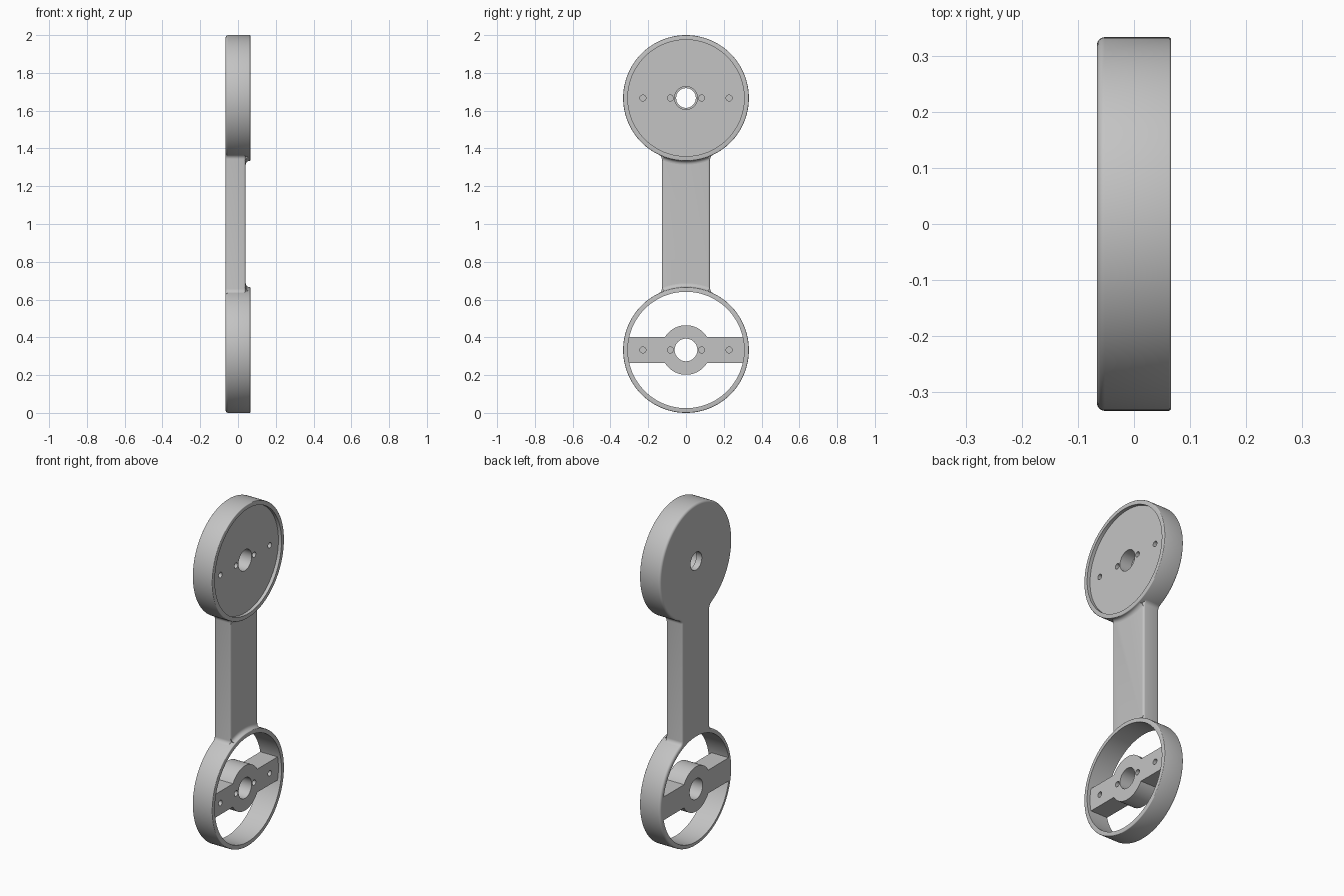
import bpy, bmesh
from math import sin, cos, pi, asin, atan2, radians, sqrt, hypot
from mathutils import Matrix

if "Cube" in bpy.data.objects:
    bpy.data.objects.remove(bpy.data.objects["Cube"])

R, INNER = 0.333, 0.308          # rim radii
HALF, FLOOR = 0.066, 0.046       # half thickness, recessed face
ARM_FACE, ARM_W = 0.041, 0.128   # arm front face, arm half width
TOP, BOTTOM = 1.667, 0.333       # heights of the two centres
ROUND, EDGE = 0.014, 0.004       # back and front rim rounding

grey = bpy.data.materials.new("plain grey")
grey.use_nodes = True
colour = (0.55, 0.55, 0.55, 1)
grey.diffuse_color = colour
grey.node_tree.nodes["Principled BSDF"].inputs["Base Color"].default_value = colour


def arc(cx, cy, r, a0, a1, n):
    return [(cx + r * cos(a0 + (a1 - a0) * i / n), cy + r * sin(a0 + (a1 - a0) * i / n))
            for i in range(n + 1)]


def finish(bm, name):
    bmesh.ops.recalc_face_normals(bm, faces=bm.faces)
    mesh = bpy.data.meshes.new(name)
    bm.to_mesh(mesh)
    bm.free()
    mesh.materials.append(grey)
    ob = bpy.data.objects.new(name, mesh)
    bpy.context.collection.objects.link(ob)
    return ob


def activate(ob):
    bpy.ops.object.select_all(action='DESELECT')
    ob.select_set(True)
    bpy.context.view_layer.objects.active = ob


def smooth(ob):
    activate(ob)
    bpy.ops.object.shade_smooth_by_angle(angle=radians(32))


def lathe(name, profile, z, start=0, sweep=2 * pi, n=128):
    """Turn a closed (radius, x) profile about the x axis; angle 0 points up."""
    bm = bmesh.new()
    full = sweep > 6
    rings = []
    for i in range(n if full else n + 1):
        a = start + sweep * i / n
        rings.append([bm.verts.new((x, r * sin(a), z + r * cos(a))) for r, x in profile])
    m = len(profile)
    for i in range(n):
        p, q = rings[i], rings[(i + 1) % len(rings)]
        for j in range(m):
            k = (j + 1) % m
            bm.faces.new((p[j], p[k], q[k], q[j]))
    if not full:
        bm.faces.new(rings[0])
        bm.faces.new(rings[-1])
    return finish(bm, name)


def extrude(outline, x0, x1):
    """Extrude a (y, z) outline along x."""
    bm = bmesh.new()
    face = bm.faces.new([bm.verts.new((x0, y, z)) for y, z in outline])
    out = bmesh.ops.extrude_face_region(bm, geom=[face])
    moved = [v for v in out["geom"] if isinstance(v, bmesh.types.BMVert)]
    bmesh.ops.translate(bm, verts=moved, vec=(x1 - x0, 0, 0))
    return bm


def drill(ob, z, holes):
    """Cut (y, radius, x0, x1) holes along x."""
    bm = bmesh.new()
    for y, r, x0, x1 in holes:
        place = Matrix.Translation(((x0 + x1) / 2, y, z)) @ Matrix.Rotation(pi / 2, 4, 'Y')
        bmesh.ops.create_cone(bm, cap_ends=True, segments=64 if r > 0.03 else 24,
                              radius1=r, radius2=r, depth=x1 - x0, matrix=place)
    cutter = finish(bm, "hole_cutter")
    cutter.hide_render = True
    mod = ob.modifiers.new("holes", 'BOOLEAN')
    mod.operation, mod.solver, mod.object = 'DIFFERENCE', 'EXACT', cutter
    activate(ob)
    bpy.ops.object.modifier_apply(modifier=mod.name)
    bpy.data.objects.remove(cutter)


# Outer rim section, shared by disc and ring
rim = (arc(R - ROUND, -HALF + ROUND, ROUND, -pi / 2, 0, 6)
       + arc(R - EDGE, HALF - EDGE, EDGE, 0, pi / 2, 3) + [(INNER, HALF)])
screws = [(s * y, 0.016, -0.01, 0.1) for y in (0.083, 0.228) for s in (-1, 1)]

# Upper recessed disc with stepped centre hole
disc = lathe("upper_disc", [(0.052, -HALF)] + rim
             + [(INNER, FLOOR), (0.061, FLOOR), (0.061, -0.03), (0.052, -0.03)], TOP)
drill(disc, TOP, screws)
smooth(disc)

# Lower open ring
smooth(lathe("lower_ring", [(INNER, -HALF)] + rim, BOTTOM))

# Crossbar with round hub inside the lower ring
hub_r, bar_h, bar_y = 0.131, 0.068, 0.312
t = asin(bar_h / hub_r)
outline = ([(bar_y, -bar_h), (bar_y, bar_h)] + arc(0, 0, hub_r, t, pi - t, 32)
           + [(-bar_y, bar_h), (-bar_y, -bar_h)] + arc(0, 0, hub_r, pi + t, 2 * pi - t, 32))
crossbar = finish(extrude([(y, z + BOTTOM) for y, z in outline], -HALF, FLOOR),
                  "hub_crossbar")
drill(crossbar, BOTTOM, [(0, 0.06, -0.1, 0.1)] + screws)
smooth(crossbar)

# Arm outline: straight sides flaring into both rims
f = 0.025
fy = ARM_W + f
fz = sqrt((R + f) ** 2 - fy ** 2)
meet = atan2(fz, fy)
end_r = 0.317
flare = arc(fy, fz, f, pi + meet, pi, 6)
lower = arc(0, 0, end_r, pi - meet, meet, 24) + flare
half = [(y, BOTTOM + z) for y, z in lower]
left = [(-y, BOTTOM + z) for y, z in reversed(flare)]
low = left + half
high = [(-y, 2 - z) for y, z in low]
bm = extrude(low + high, -HALF, ARM_FACE)


def outside(e):
    return all(hypot(v.co.y, v.co.z - c) > R - 0.001 for v in e.verts for c in (TOP, BOTTOM))


edges = [e for e in bm.edges
         if abs(e.verts[0].co.x - e.verts[1].co.x) < 0.001 and outside(e)]
bmesh.ops.bevel(bm, geom=edges, offset=0.012, segments=4, profile=0.5, affect='EDGES')
smooth(finish(bm, "arm"))

# Soft fillets where the arm face meets each rim
fr = 0.02
section = ([(R - 0.008, ARM_FACE - 0.01), (R - 0.008, ARM_FACE + fr)]
           + arc(R + fr, ARM_FACE + fr, fr, pi, 1.5 * pi, 6)
           + [(R + fr, ARM_FACE - 0.01)])
spread = radians(20.5)
for name, z, mid in (("upper_fillet", TOP, pi), ("lower_fillet", BOTTOM, 0)):
    smooth(lathe(name, section, z, mid - spread, 2 * spread, 24))
